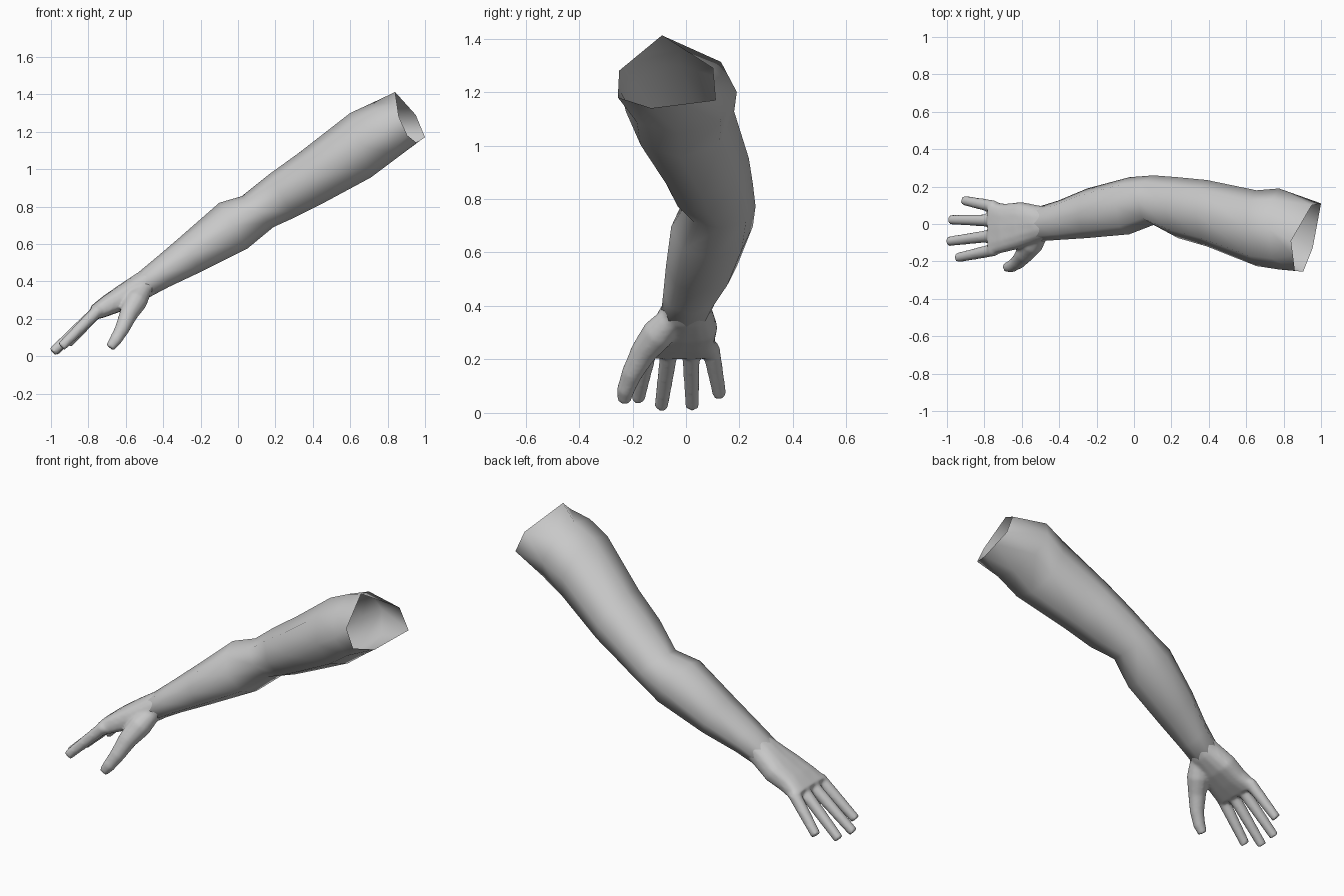
import bpy, bmesh, math
from mathutils import Vector

if "Cube" in bpy.data.objects:
    bpy.data.objects.remove(bpy.data.objects["Cube"])

skin = bpy.data.materials.new("plain_grey")
skin.diffuse_color = (0.58, 0.58, 0.58, 1)
skin.use_nodes = True
skin.node_tree.nodes["Principled BSDF"].inputs["Base Color"].default_value = skin.diffuse_color


def section(top, bottom, y0, y1, sides=8, power=0.92, scale=1.0):
    """Rounded cross-section spanning a top and bottom (x, z) point and a y range."""
    t, b = Vector((top[0], 0, top[1])), Vector((bottom[0], 0, bottom[1]))
    centre = (t + b) / 2 + Vector((0, (y0 + y1) / 2, 0))
    up, side = (t - b) / 2 * scale, Vector((0, (y1 - y0) / 2 * scale, 0))
    soft = lambda v: math.copysign(abs(v) ** power, v)
    ring = []
    for k in range(sides):
        a = 2 * math.pi * k / sides
        ring.append(centre + up * soft(math.cos(a)) + side * soft(math.sin(a)))
    return ring


def loft(bm, rings, capped):
    """Skin a row of rings with quads."""
    rows = [[bm.verts.new(p) for p in ring] for ring in rings]
    for r, s in zip(rows, rows[1:]):
        n = len(r)
        for i in range(n):
            bm.faces.new((r[i], r[(i + 1) % n], s[(i + 1) % n], s[i]))
    if capped:
        bm.faces.new(rows[0])
        bm.faces.new(rows[-1])


def tube(bm, points, radii, sides=12):
    """Capped round tube with a changing radius."""
    pts = [Vector(p) for p in points]
    rings = []
    for i, (p, r) in enumerate(zip(pts, radii)):
        d = pts[min(i + 1, len(pts) - 1)] - pts[max(i - 1, 0)]
        q = d.to_track_quat('Z', 'Y')
        rings.append([p + q @ Vector((r * math.cos(a), r * math.sin(a), 0))
                      for a in (2 * math.pi * k / sides for k in range(sides))])
    loft(bm, rings, True)


def finish(bm, name):
    bmesh.ops.recalc_face_normals(bm, faces=bm.faces)
    for f in bm.faces:
        f.smooth = True
    mesh = bpy.data.meshes.new(name)
    bm.to_mesh(mesh)
    bm.free()
    mesh.materials.append(skin)
    ob = bpy.data.objects.new(name, mesh)
    bpy.context.collection.objects.link(ob)
    return ob


# Open six-cornered shoulder end, with two extra edge midpoints
top, back_hi, back_lo, low, front_lo, front_hi = [Vector(p) for p in (
    (0.84, -0.09, 1.412), (0.95, 0.10, 1.29), (1.0, 0.11, 1.17),
    (0.955, -0.13, 1.14), (0.905, -0.255, 1.18), (0.86, -0.25, 1.28))]
opening = [top, back_hi, back_lo, (back_lo + low) / 2, low,
           front_lo, front_hi, (front_hi + top) / 2]

# Upper arm, elbow and forearm
arm_sections = [
    ((0.72, 1.355), (0.83, 1.045), -0.243, 0.19),
    ((0.60, 1.30), (0.71, 0.955), -0.225, 0.18),
    ((0.33, 1.09), (0.45, 0.815), -0.12, 0.235),
    ((0.17, 0.975), (0.30, 0.74), -0.075, 0.25),
    ((0.02, 0.855), (0.19, 0.69), -0.005, 0.26),
    ((-0.10, 0.82), (0.05, 0.575), -0.055, 0.25),
    ((-0.30, 0.645), (-0.20, 0.45), -0.075, 0.19),
    ((-0.44, 0.525), (-0.37, 0.37), -0.085, 0.125),
]
wrist = ((-0.54, 0.442), (-0.465, 0.32), -0.092, 0.095)
bm = bmesh.new()
rings = [opening] + [section(*s) for s in arm_sections] + [section(*wrist)]
rings.append(section((-0.57, 0.42), (-0.50, 0.31), -0.09, 0.09, scale=0.8))
loft(bm, rings, False)
finish(bm, "arm")

# Palm, starting just inside the wrist
bm = bmesh.new()
loft(bm, [
    section((-0.48, 0.49), (-0.41, 0.35), -0.086, 0.11, 16, 0.9, 0.85),
    section(*wrist, 16, 0.9, 1.03),
    section((-0.64, 0.378), (-0.565, 0.262), -0.13, 0.118, 16, 0.75),
    section((-0.72, 0.322), (-0.655, 0.228), -0.15, 0.108, 16, 0.65),
    section((-0.79, 0.265), (-0.742, 0.198), -0.168, 0.118, 16, 0.55),
], True)

# Four fingers from knuckle to tip
for root_y, tip in ((-0.138, (-0.945, -0.180, 0.050)),
                    (-0.060, (-0.992, -0.093, 0.022)),
                    (0.018, (-0.982, 0.023, 0.024)),
                    (0.092, (-0.910, 0.126, 0.066))):
    root, tip = Vector((-0.745, root_y, 0.248)), Vector(tip)
    tube(bm, [root.lerp(tip, t) for t in (0, 0.3, 0.65, 1)],
         (0.034, 0.032, 0.029, 0.026))

# Thumb with a broad base
tube(bm, ((-0.50, -0.045, 0.365), (-0.545, -0.105, 0.295), (-0.585, -0.160, 0.225),
          (-0.620, -0.203, 0.145), (-0.655, -0.226, 0.085), (-0.685, -0.232, 0.045)),
     (0.045, 0.062, 0.050, 0.040, 0.034, 0.026))
hand = finish(bm, "hand")

# Blend palm, fingers and thumb into one smooth skin
blend = hand.modifiers.new("blend", 'REMESH')
blend.mode = 'VOXEL'
blend.voxel_size = 0.009
blend.use_smooth_shade = True
soften = hand.modifiers.new("soften", 'SMOOTH')
soften.factor = 0.5
soften.iterations = 6
